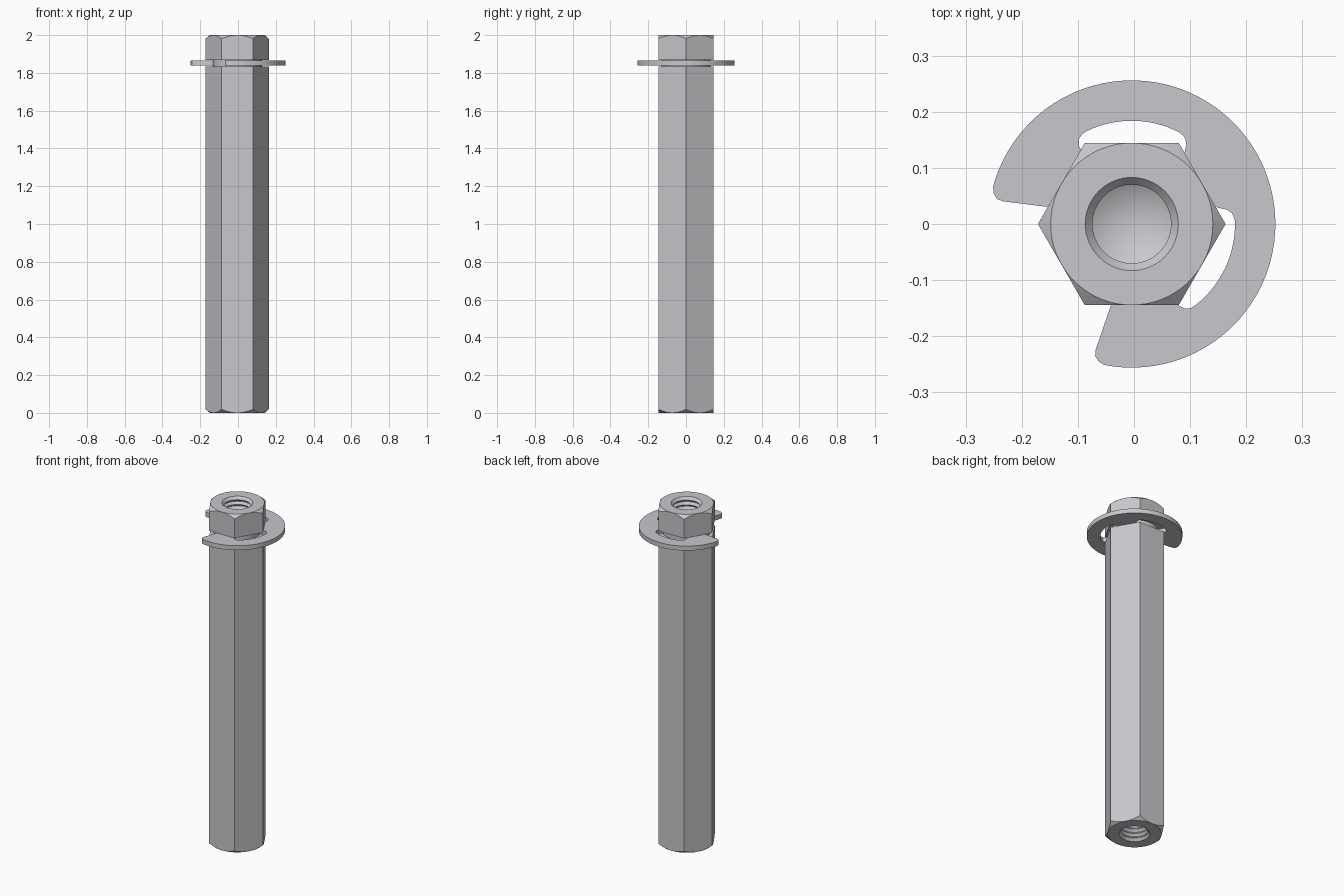
import bpy, bmesh
from math import radians, cos, sin, pi

cube = bpy.data.objects.get("Cube")
if cube:
    bpy.data.objects.remove(cube)

CX = -0.004          # axis of the post
AXIS = 32            # direction of the clip's symmetry axis, degrees

steel = bpy.data.materials.new("light grey steel")
steel.use_nodes = True
colour = (0.58, 0.58, 0.61, 1)
steel.diffuse_color = colour
steel.node_tree.nodes["Principled BSDF"].inputs["Base Color"].default_value = colour


def make_object(name, bm):
    bmesh.ops.recalc_face_normals(bm, faces=bm.faces)
    mesh = bpy.data.meshes.new(name)
    bm.to_mesh(mesh)
    bm.free()
    mesh.materials.append(steel)
    ob = bpy.data.objects.new(name, mesh)
    ob.location.x = CX
    bpy.context.collection.objects.link(ob)
    return ob


def prism(name, points, z0, z1):
    bm = bmesh.new()
    face = bm.faces.new([bm.verts.new((x, y, z0)) for x, y in points])
    ext = bmesh.ops.extrude_face_region(bm, geom=[face])
    verts = [v for v in ext["geom"] if isinstance(v, bmesh.types.BMVert)]
    bmesh.ops.translate(bm, verts=verts, vec=(0, 0, z1 - z0))
    return make_object(name, bm)


def lathe(name, profile, steps=64):
    bm = bmesh.new()
    vs = [bm.verts.new((r, 0, z)) for r, z in profile]
    es = [bm.edges.new(pair) for pair in zip(vs, vs[1:])]
    bmesh.ops.spin(bm, geom=vs + es, cent=(0, 0, 0), axis=(0, 0, 1),
                   angle=2 * pi, steps=steps)
    bmesh.ops.remove_doubles(bm, verts=bm.verts, dist=0.0001)
    return make_object(name, bm)


def polar(r, deg):
    return r * cos(radians(deg)), r * sin(radians(deg))


def finish(ob):
    bpy.ops.object.select_all(action="DESELECT")
    ob.select_set(True)
    bpy.context.view_layer.objects.active = ob
    for mod in list(ob.modifiers):
        bpy.ops.object.modifier_apply(modifier=mod.name)
    bpy.ops.object.shade_smooth_by_angle(angle=radians(25))


# Threaded blind hole, from its conical floor up to the chamfered rim
minor, major, pitch, turns = 0.070, 0.082, 0.027, 15
mouth = 1.985
floor = mouth - pitch * turns
end = [(0, floor - 0.09), (minor, floor - 0.05), (minor, floor)]
for i in range(turns):
    z = floor + i * pitch
    end += [(major, z + pitch * 0.45), (major, z + pitch * 0.55),
            (minor, z + pitch * 0.95)]
end += [(minor, mouth), (0.083, 2), (0.1445, 2), (0.2, 1.953)]

# Turned envelope: both ends plus the clip groove
groove = [(0.2, 1.868), (0.13, 1.868), (0.13, 1.835), (0.2, 1.835)]
envelope = lathe("turned_envelope",
                 end + groove + [(r, 2 - z) for r, z in reversed(end)])

# Hexagonal post
post = prism("hex_post", [polar(0.1672, 60 * i) for i in range(6)], -0.1, 2.1)
cut = post.modifiers.new("turning", "BOOLEAN")
cut.operation = "INTERSECT"
cut.solver = "EXACT"
cut.object = envelope
finish(post)
bpy.data.objects.remove(envelope)


# Retaining clip: one half as (radius, angle from the axis), then mirrored
def arc(r, a, b, n):
    return [(r, a + (b - a) * i / n) for i in range(n + 1)]


half = (arc(0.13, 0, 19, 5)
        + [(0.15, 20), (0.161, 22), (0.172, 23.5), (0.18, 26)]
        + arc(0.184, 30, 84, 14)
        + [(0.183, 87), (0.178, 90), (0.168, 92), (0.158, 92.5)]
        + arc(0.13, 93, 134, 9)
        + [(0.153, 136.5), (0.233, 138), (0.244, 137.5), (0.252, 135.5), (0.256, 133)]
        + arc(0.256, 130, 0, 30))
outline = half + [(r, -a) for r, a in reversed(half[1:-1])]
clip = prism("retaining_clip", [polar(r, AXIS + a) for r, a in outline], 1.838, 1.865)
finish(clip)
